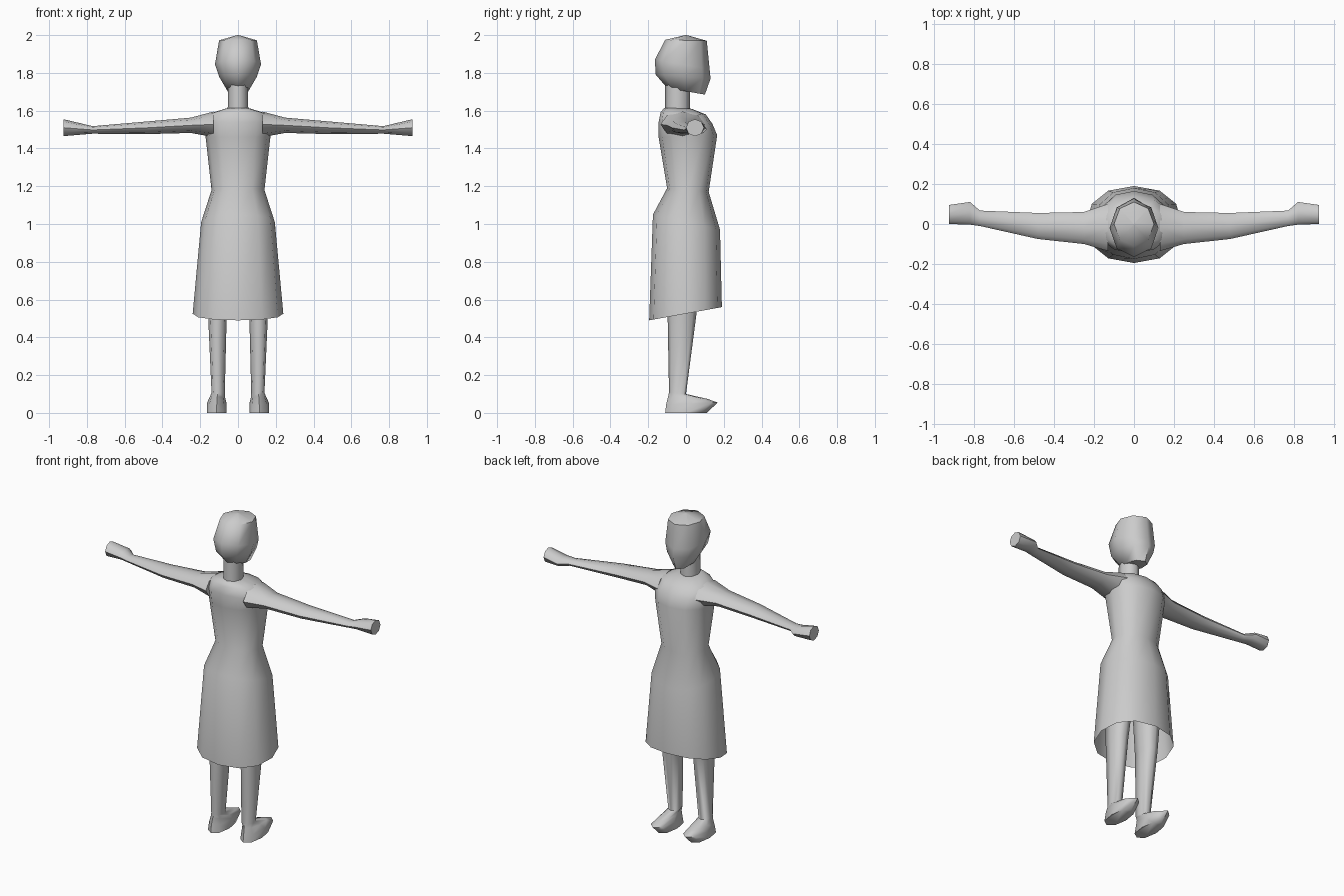
import bpy, bmesh
from math import cos, sin, tau

if "Cube" in bpy.data.objects:
    bpy.data.objects.remove(bpy.data.objects["Cube"])


def spow(v, p):
    return (abs(v) ** p) * (1 if v >= 0 else -1)


def finish(name, bm, mirror=False, angle=1.0):
    bmesh.ops.recalc_face_normals(bm, faces=bm.faces)
    me = bpy.data.meshes.new(name)
    bm.to_mesh(me)
    bm.free()
    ob = bpy.data.objects.new(name, me)
    bpy.context.collection.objects.link(ob)
    if mirror:
        mod = ob.modifiers.new("mirror", 'MIRROR')
        mod.use_axis = (True, False, False)
        mod.use_mirror_merge = False
    bpy.ops.object.select_all(action='DESELECT')
    ob.select_set(True)
    bpy.context.view_layer.objects.active = ob
    bpy.ops.object.shade_smooth_by_angle(angle=angle)
    return ob


def loft(name, rings, sides=8, caps=(True, True), power=1.0, mirror=False):
    """Each ring is a list-producing function of (cos, sin)."""
    bm = bmesh.new()
    loops = []
    for ring in rings:
        loops.append([bm.verts.new(ring(spow(cos(tau * i / sides), power),
                                        spow(sin(tau * i / sides), power)))
                      for i in range(sides)])
    for a, b in zip(loops, loops[1:]):
        for i in range(sides):
            j = (i + 1) % sides
            bm.faces.new((a[i], a[j], b[j], b[i]))
    if caps[0]:
        bm.faces.new(loops[0])
    if caps[1]:
        bm.faces.new(loops[-1])
    return finish(name, bm, mirror)


def level(x0, x1, y0, y1, za, zb):
    """Upright-part ring, tilted from height za at y0 to zb at y1."""
    def point(c, s):
        t = (s + 1) / 2
        return ((x0 + x1) / 2 + c * (x1 - x0) / 2, y0 + t * (y1 - y0), za + t * (zb - za))
    return point


def slice_x(x, y0, y1, z0, z1):
    """Ring across an arm at distance x."""
    def point(c, s):
        return (x, (y0 + y1) / 2 + c * (y1 - y0) / 2, (z0 + z1) / 2 + s * (z1 - z0) / 2)
    return point


def sym(rx, y0, y1, za, zb):
    return level(-rx, rx, y0, y1, za, zb)


# Dress: open slanted hem, hips, waist, chest, shoulders
loft("dress", [sym(*r) for r in (
    (0.24, -0.195, 0.19, 0.49, 0.56),
    (0.195, -0.175, 0.18, 1.05, 0.97),
    (0.14, -0.10, 0.12, 1.19, 1.17),
    (0.172, -0.145, 0.165, 1.46, 1.47),
    (0.185, -0.145, 0.14, 1.54, 1.53),
    (0.15, -0.135, 0.105, 1.59, 1.58),
    (0.06, -0.115, 0.03, 1.615, 1.61))],
    sides=12, caps=(False, True), power=0.9)

# Neck
loft("neck", [sym(0.055, -0.11, 0.02, 1.58, 1.58),
              sym(0.052, -0.11, 0.02, 1.75, 1.73)], caps=(False, False))

# Head: chin, jaw, temples, crown
loft("head", [sym(*r) for r in (
    (0.055, -0.10, 0.10, 1.72, 1.685),
    (0.10, -0.16, 0.13, 1.79, 1.77),
    (0.122, -0.165, 0.125, 1.87, 1.82),
    (0.10, -0.11, 0.11, 1.975, 1.97),
    (0.004, -0.004, 0.004, 2.0, 2.0))])

# Arms with simple mitten hands
loft("arm", [slice_x(*r) for r in (
    (0.13, -0.135, 0.10, 1.46, 1.595),
    (0.25, -0.10, 0.06, 1.482, 1.563),
    (0.48, -0.075, 0.055, 1.476, 1.543),
    (0.77, -0.01, 0.067, 1.478, 1.518),
    (0.82, -0.003, 0.11, 1.474, 1.53),
    (0.925, 0.0, 0.095, 1.465, 1.555))], mirror=True)

# Legs with pointed feet
loft("leg", [level(*r) for r in (
    (0.06, 0.165, -0.11, 0.11, 0.0, 0.0),
    (0.06, 0.165, -0.105, 0.168, 0.045, 0.055),
    (0.068, 0.152, -0.095, 0.11, 0.085, 0.075),
    (0.07, 0.14, -0.09, 0.0, 0.11, 0.10),
    (0.06, 0.158, -0.097, 0.055, 0.50, 0.52),
    (0.04, 0.165, -0.10, 0.08, 0.75, 0.75))],
    power=0.85, mirror=True)
